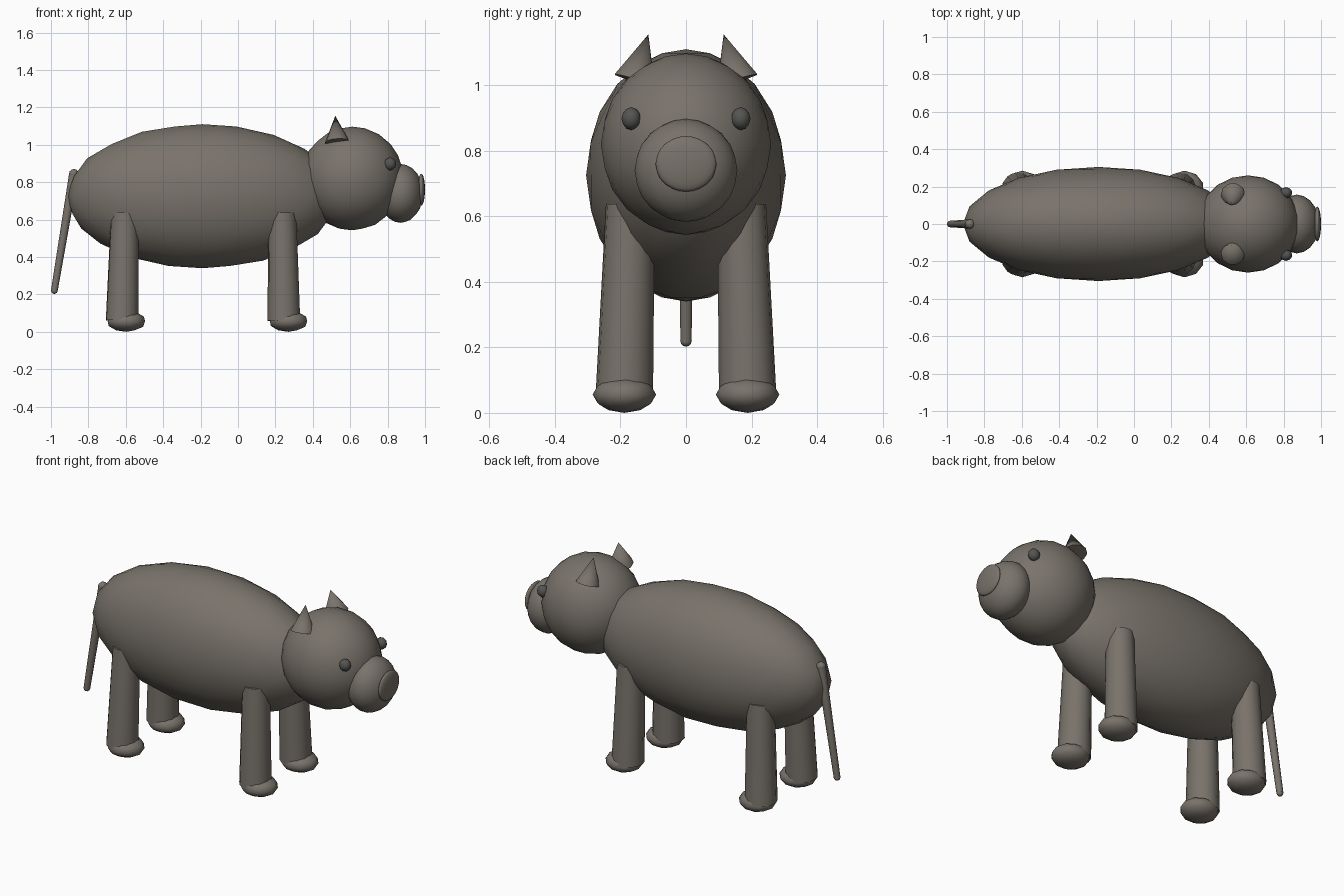
import bpy
from mathutils import Vector

cube = bpy.data.objects.get("Cube")
if cube:
    bpy.data.objects.remove(cube, do_unlink=True)


def material(name, rgb):
    mat = bpy.data.materials.new(name)
    mat.use_nodes = True
    mat.diffuse_color = (*rgb, 1)
    mat.node_tree.nodes["Principled BSDF"].inputs["Base Color"].default_value = (*rgb, 1)
    return mat


hide = material("warm grey hide", (0.19, 0.17, 0.145))
dark = material("dark grey eye", (0.09, 0.09, 0.085))


def finish(name, mat, angle):
    ob = bpy.context.object
    ob.name = name
    ob.data.materials.append(mat)
    bpy.ops.object.transform_apply(location=False, rotation=False, scale=True)
    bpy.ops.object.shade_smooth_by_angle(angle=angle)
    return ob


def ball(name, center, radii, mat=hide, detail=3):
    bpy.ops.mesh.primitive_ico_sphere_add(subdivisions=detail, radius=1, location=center)
    bpy.context.object.scale = radii
    return finish(name, mat, 1.2)


def taper(name, start, end, r1, r2, sides=12):
    """Cone or tapered cylinder running from start to end."""
    a, b = Vector(start), Vector(end)
    bpy.ops.mesh.primitive_cone_add(vertices=sides, radius1=r1, radius2=r2,
                                    depth=(b - a).length, location=(a + b) / 2)
    ob = bpy.context.object
    ob.rotation_euler = (b - a).to_track_quat('Z', 'Y').to_euler()
    return finish(name, hide, 0.9)


# Trunk, head and muzzle
ball("body", (-0.19, 0, 0.725), (0.725, 0.305, 0.385))
ball("head", (0.61, 0, 0.82), (0.275, 0.26, 0.277))
ball("snout", (0.87, 0, 0.74), (0.12, 0.157, 0.157))
ball("nose", (0.98, 0, 0.76), (0.02, 0.093, 0.085))

# Paired parts
for side, s in (("left", 1), ("right", -1)):
    ball(side + "_eye", (0.813, s * 0.167, 0.898), (0.033, 0.03, 0.035), dark, 2)
    taper(side + "_ear", (0.53, s * 0.156, 1.015), (0.52, s * 0.115, 1.155), 0.066, 0, 10)
    for end, foot_x, low_x, top_x in (("front", 0.27, 0.245, 0.237),
                                      ("back", -0.597, -0.62, -0.605)):
        taper(f"{end}_{side}_leg", (low_x, s * 0.188, 0.06), (top_x, s * 0.17, 0.635),
              0.088, 0.075)
        ball(f"{end}_{side}_foot", (foot_x, s * 0.188, 0.056), (0.105, 0.097, 0.056), detail=2)

# Tail with rounded ends
taper("tail", (-0.878, 0, 0.845), (-0.982, 0, 0.22), 0.025, 0.018, 10)
ball("tail_root", (-0.878, 0, 0.845), (0.026, 0.026, 0.026), detail=2)
ball("tail_tip", (-0.982, 0, 0.22), (0.018, 0.018, 0.018), detail=2)
